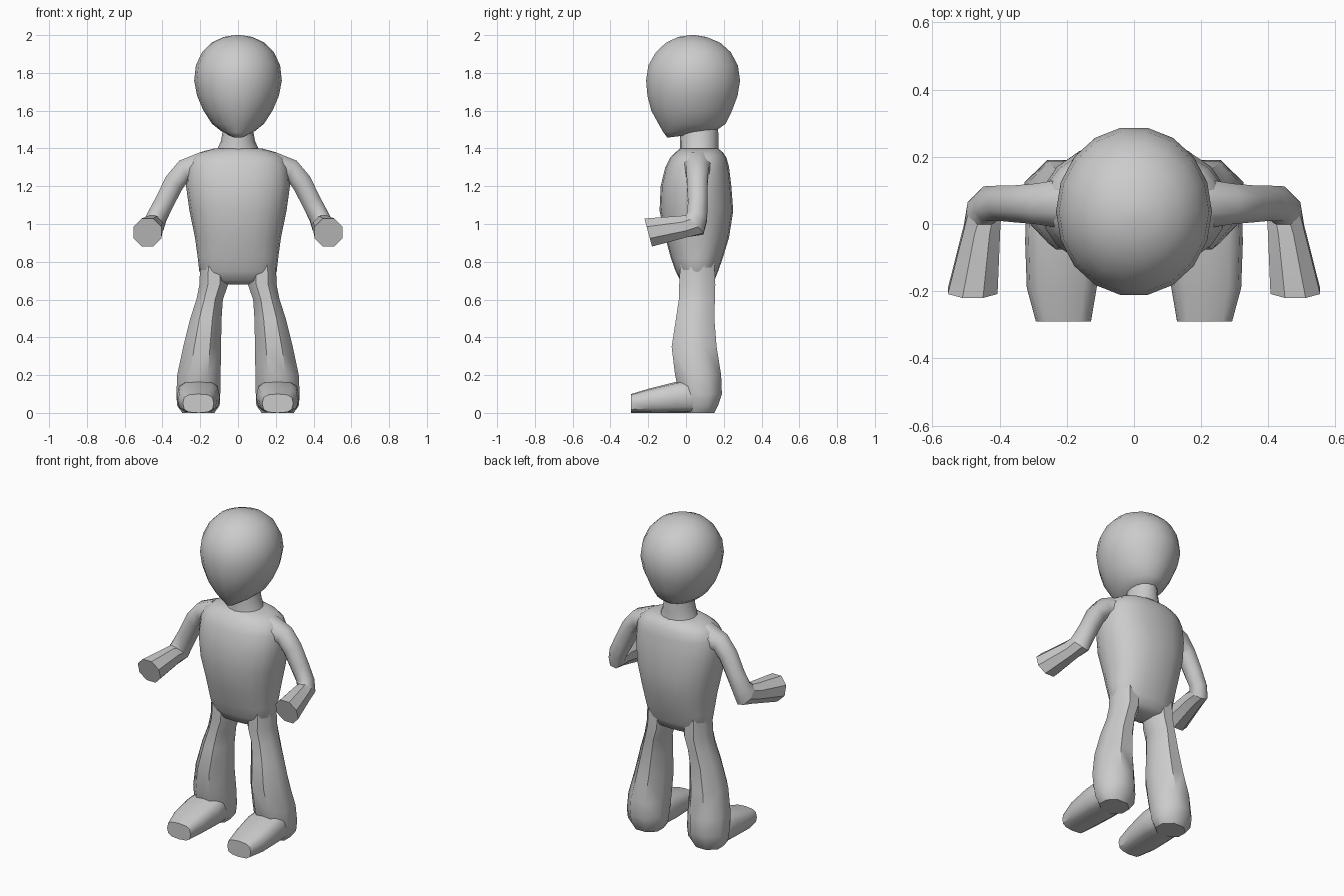
import bpy, bmesh
from math import sin, cos, pi, radians, copysign
from mathutils import Vector


def ring(c, u, v, sides, power=2.0, half=False):
    """Closed superellipse section around c spanned by the half axes u and v."""
    c, u, v = Vector(c), Vector(u), Vector(v)
    grow = 1 / cos(pi / sides) if half else 1
    pts = []
    for i in range(sides):
        a = 2 * pi * (i + (0.5 if half else 0)) / sides
        p = copysign(abs(cos(a)) ** (2 / power), cos(a)) * grow
        q = copysign(abs(sin(a)) ** (2 / power), sin(a)) * grow
        pts.append(c + u * p + v * q)
    return pts


def loft(name, rings, angle, mirror=False):
    """Skin a list of sections, cap the ends, optionally mirror in x."""
    bm = bmesh.new()
    loops = [[bm.verts.new(p) for p in r] for r in rings]
    n = len(loops[0])
    for a, b in zip(loops, loops[1:]):
        for i in range(n):
            j = (i + 1) % n
            bm.faces.new((a[i], a[j], b[j], b[i]))
    bm.faces.new(loops[0])
    bm.faces.new(loops[-1])
    bmesh.ops.recalc_face_normals(bm, faces=bm.faces[:])
    me = bpy.data.meshes.new(name)
    bm.to_mesh(me)
    bm.free()
    ob = bpy.data.objects.new(name, me)
    bpy.context.collection.objects.link(ob)
    bpy.ops.object.select_all(action='DESELECT')
    ob.select_set(True)
    bpy.context.view_layer.objects.active = ob
    bpy.ops.object.shade_smooth_by_angle(angle=radians(angle))
    if mirror:
        ob.modifiers.new("Mirror", 'MIRROR')
    return ob


def level(rows, sides, power=2.0, half=False):
    """Stacked sections from rows of (z, centre x, half width, front y, back y)."""
    return [ring((x, (f + b) / 2, z), (w, 0, 0), (0, (b - f) / 2, 0), sides, power, half)
            for z, x, w, f, b in rows]


# Egg-shaped head; lower sections tilt towards the chin (z front, z back, half width, front, back)
head = [(1.457, 1.48, .04, -.10, .08), (1.485, 1.497, .088, -.122, .165),
        (1.53, 1.53, .137, -.148, .212), (1.60, 1.60, .183, -.187, .247),
        (1.68, 1.68, .217, -.208, .277), (1.76, 1.76, .232, -.215, .29),
        (1.84, 1.84, .223, -.203, .278), (1.91, 1.91, .190, -.162, .24),
        (1.96, 1.96, .140, -.108, .183), (1.99, 1.99, .077, -.043, .11),
        (2.0, 2.0, .015, .02, .05)]
loft("head", [ring((0, (f + b) / 2, (zf + zb) / 2), (w, 0, 0),
                   (0, (b - f) / 2, (zb - zf) / 2), 18) for zf, zb, w, f, b in head], 60)

# Neck
loft("neck", level([(1.38, 0, .115, -.035, .175), (1.40, 0, .108, -.033, .172),
                    (1.44, 0, .09, -.033, .172), (1.51, 0, .078, -.03, .17)], 16), 50)

# Torso
loft("torso", level([(.68, 0, .10, .01, .10), (.70, 0, .17, -.03, .15),
                     (.75, 0, .205, -.055, .17), (.82, 0, .213, -.08, .195),
                     (.93, 0, .228, -.11, .228), (1.07, 0, .257, -.14, .25),
                     (1.20, 0, .275, -.134, .24), (1.30, 0, .268, -.11, .228),
                     (1.35, 0, .245, -.085, .215), (1.38, 0, .20, -.055, .195),
                     (1.40, 0, .125, -.03, .17)], 20, 2.3), 60)

# Upper arms
upper = [((.20, .06, 1.30), (0, .075, 0), (0, 0, .08)),
         ((.285, .06, 1.285), (0, .06, 0), (.026, 0, .05)),
         ((.338, .06, 1.218), (0, .055, 0), (.043, 0, .034)),
         ((.39, .062, 1.115), (0, .052, 0), (.046, 0, .024)),
         ((.428, .06, 1.04), (0, .052, -.016), (.048, 0, .018)),
         ((.445, .045, .995), (0, .047, -.047), (.05, 0, .01))]
loft("upper_arm", [ring(*r, 8, half=True) for r in upper], 60, True)

# Forearms with flat facets and blunt ends
fore = [((.445, .045, .995), (0, .047, -.047), (.05, 0, .01)),
        ((.452, -.01, .987), (0, .02, -.056), (.054, 0, 0)),
        ((.48, -.20, .955), (0, .02, -.074), (.074, 0, 0))]
loft("forearm", [ring(*r, 8, half=True) for r in fore], 30, True)

# Flared legs down to the heels
loft("leg", level([(.80, .125, .075, -.03, .15), (.68, .128, .076, -.036, .155),
                   (.60, .15, .070, -.038, .153), (.50, .170, .083, -.053, .15),
                   (.35, .190, .100, -.076, .162), (.20, .207, .115, -.058, .186),
                   (.10, .210, .116, -.035, .19), (.04, .210, .113, -.01, .17),
                   (0, .210, .085, 0, .15)], 8, half=True), 46, True)

# Feet tapering to a blunt toe (y, centre x, half width, top z)
foot = [(.13, .21, .085, .16), (.06, .21, .11, .18), (-.05, .21, .114, .165),
        (-.19, .215, .104, .13), (-.29, .21, .082, .10)]
loft("foot", [ring((x, y, h / 2), (w, 0, 0), (0, 0, h / 2), 12, 3.0)
              for y, x, w, h in foot], 45, True)
